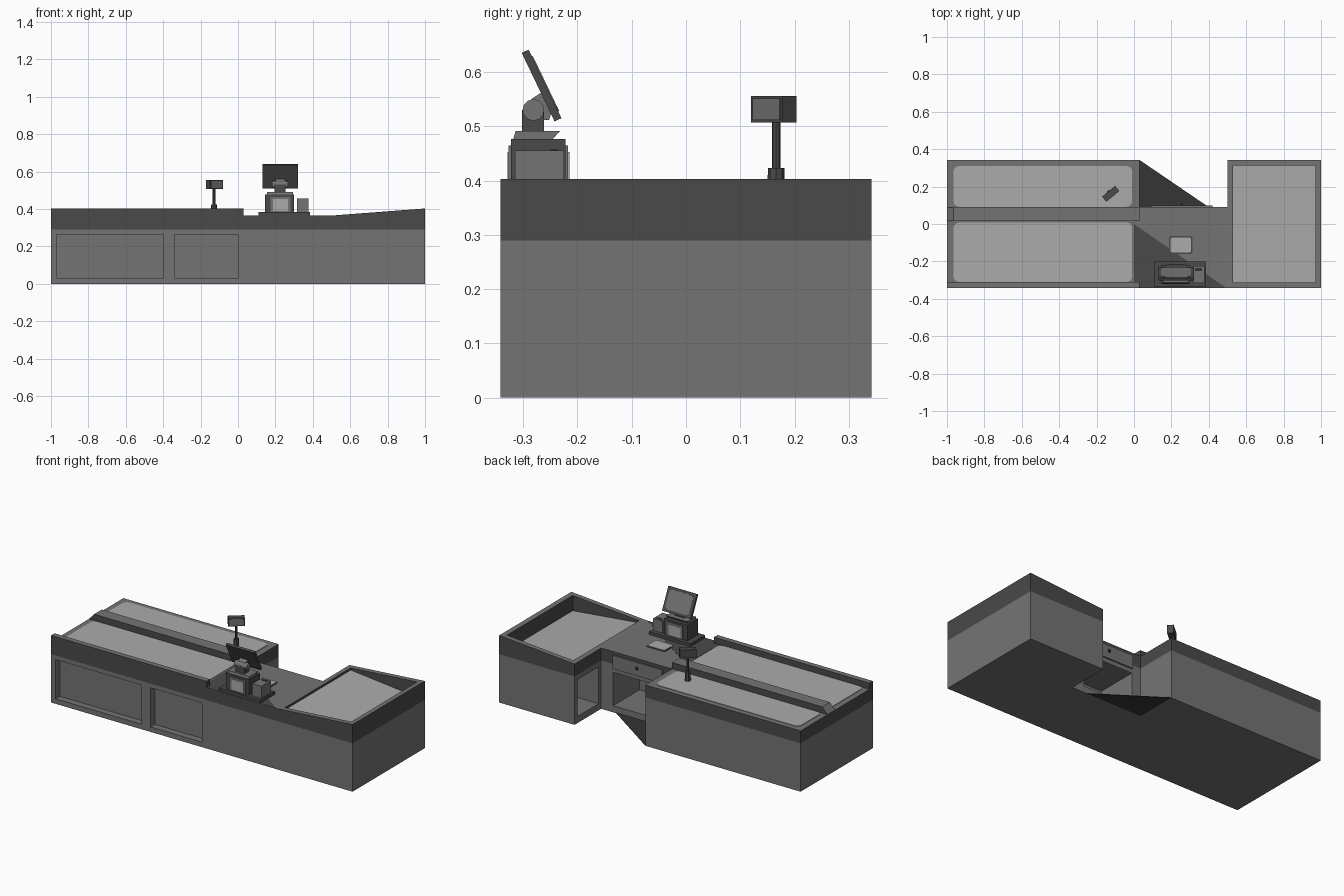
import bpy, bmesh, math
from mathutils import Matrix, Vector

if "Cube" in bpy.data.objects:
    bpy.data.objects.remove(bpy.data.objects["Cube"])


def material(name, v):
    m = bpy.data.materials.new(name)
    m.diffuse_color = (v, v, v, 1)
    m.use_nodes = True
    m.node_tree.nodes["Principled BSDF"].inputs["Base Color"].default_value = m.diffuse_color
    return m


MID = material("mid_grey", 0.175)
DARK = material("dark_grey", 0.068)
LIGHT = material("light_grey", 0.41)
BLACK = material("charcoal", 0.035)


def finish(name, bm, mat, top=None):
    """Make an object; faces that look up can take a second material."""
    bmesh.ops.recalc_face_normals(bm, faces=bm.faces[:])
    me = bpy.data.meshes.new(name)
    me.materials.append(mat)
    if top:
        me.materials.append(top)
        for f in bm.faces:
            f.normal_update()
            f.material_index = 1 if f.normal.z > 0.6 else 0
    bm.to_mesh(me)
    bm.free()
    ob = bpy.data.objects.new(name, me)
    bpy.context.collection.objects.link(ob)
    return ob


def prism(name, pts, axis, a, b, mat, top=None):
    """Extrude a 2D outline along an axis from a to b."""
    def place(p, t):
        return {"x": (t, *p), "y": (p[0], t, p[1]), "z": (*p, t)}[axis]
    bm = bmesh.new()
    lo = [bm.verts.new(place(p, a)) for p in pts]
    hi = [bm.verts.new(place(p, b)) for p in pts]
    bm.faces.new(lo)
    bm.faces.new(hi)
    n = len(pts)
    for i in range(n):
        j = (i + 1) % n
        bm.faces.new((lo[i], lo[j], hi[j], hi[i]))
    return finish(name, bm, mat, top)


def box(name, x, y, z, mat, top=None):
    return prism(name, [(x[0], y[0]), (x[1], y[0]), (x[1], y[1]), (x[0], y[1])],
                 "z", z[0], z[1], mat, top)


def plate(name, x, y, z, r, mat):
    """Flat plate with rounded corners."""
    pts = []
    for k, (cx, cy) in enumerate([(x[1] - r, y[1] - r), (x[0] + r, y[1] - r),
                                  (x[0] + r, y[0] + r), (x[1] - r, y[0] + r)]):
        for s in range(4):
            t = math.radians(90 * k + 30 * s)
            pts.append((cx + r * math.cos(t), cy + r * math.sin(t)))
    return prism(name, pts, "z", z[0], z[1], mat)


def rod(name, c, r1, r2, length, mat, axis="z", sides=8):
    bm = bmesh.new()
    bmesh.ops.create_cone(bm, cap_ends=True, segments=sides, radius1=r1, radius2=r2, depth=length)
    rot = Matrix.Rotation(math.pi / 2, 4, "Y") if axis == "x" else Matrix()
    bmesh.ops.transform(bm, matrix=Matrix.Translation(c) @ rot, verts=bm.verts[:])
    return finish(name, bm, mat)


def cut(target, cutters):
    for c in cutters:
        m = target.modifiers.new("cut", "BOOLEAN")
        m.operation, m.solver, m.object = "DIFFERENCE", "EXACT", c
        bpy.context.view_layer.objects.active = target
        bpy.ops.object.modifier_apply(modifier=m.name)
        bpy.data.objects.remove(c)


def move(obs, matrix):
    for o in obs:
        o.data.transform(matrix)


F, B, M = -0.342, 0.342, 0.09   # front, back, back of the middle counter
TOP = 0.365

# lower cabinet with recessed front panels and open shelves
outline = [(-1, F), (1, F), (1, B), (0.5, B), (0.5, M), (0.03, M), (0.03, B), (-1, B)]
cabinet = prism("cabinet_body", outline, "z", 0, 0.29, MID)
cut(cabinet, [
    box("cutter", (-0.97, -0.40), (F - 0.1, F + 0.04), (0.03, 0.265), MID),
    box("cutter", (-0.34, 0.0), (F - 0.1, F + 0.04), (0.03, 0.265), MID),
    box("cutter", (0.09, 0.42), (M - 0.25, M + 0.1), (0.04, 0.24), MID),
    box("cutter", (0.4, 0.8), (0.115, 0.315), (0.04, 0.26), MID)])
prism("kick_floor", [(0.03, M), (0.4, M), (0.03, B)], "z", 0, 0.003, BLACK)

# dark upper band and counter top
band = [(-1, F), (0.5, F), (0.5, M), (0.03, M), (0.03, B), (-1, B)]
prism("counter_band", band, "z", 0.29, TOP, DARK, MID)
prism("counter_inlay", [(0, 0), (0, F + 0.002), (0.49, F + 0.002)], "z", TOP, TOP + 0.001, DARK)
box("cash_drawer", (0.09, 0.42), (M, M + 0.008), (0.265, 0.345), MID)
rod("drawer_lock", (0.255, M + 0.01, 0.31), 0.009, 0.009, 0.012, BLACK, "x")

# conveyor belts and raised ridges with sloped ends
for name, y in (("front_belt", (-0.31, 0.008)), ("rear_belt", (0.092, 0.31))):
    plate(name, (-0.965, -0.01), y, (TOP, TOP + 0.003), 0.03, LIGHT)
ridge = [(-1, TOP), (0.03, TOP), (0.03, 0.403), (-0.965, 0.403)]
prism("lane_divider", ridge, "y", 0.015, 0.088, DARK, MID)
front_ridge = [(-1, TOP), (0.03, TOP), (0.03, 0.403), (-1, 0.403)]
prism("front_ridge", front_ridge, "y", F, -0.31, DARK, MID)

# bagging tray with a rising rim and a falling floor
tray = prism("bagging_tray", [(0.5, 0.29), (1, 0.29), (1, 0.403), (0.5, TOP)],
             "y", F, B, DARK, MID)
cut(tray, [prism("cutter", [(0.53, 0.35), (0.97, 0.305), (0.97, 0.5), (0.53, 0.5)],
                 "y", F + 0.03, B - 0.03, DARK)])
prism("tray_floor", [(0.53, 0.35), (0.97, 0.305), (0.97, 0.309), (0.53, 0.354)],
      "y", F + 0.03, B - 0.03, LIGHT)

# flat scanner in the counter
plate("scanner_frame", (0.187, 0.313), (-0.16, -0.065), (TOP, TOP + 0.003), 0.012, DARK)
plate("scanner_glass", (0.194, 0.306), (-0.153, -0.072), (TOP, TOP + 0.005), 0.012, LIGHT)

# till: base, printer housing, card box
box("till_base", (0.11, 0.385), (-0.338, -0.2), (TOP, 0.383), DARK)
box("till_housing", (0.145, 0.3), (-0.322, -0.222), (0.383, 0.477), DARK)
for name, y in (("front", (-0.327, -0.322)), ("rear", (-0.222, -0.217))):
    box("till_" + name + "_frame", (0.175, 0.28), y, (0.384, 0.465), MID)
    box("till_" + name + "_window", (0.187, 0.268), (y[0] - 0.002, y[1] + 0.002),
        (0.39, 0.453), LIGHT)
box("card_box", (0.315, 0.376), (-0.315, -0.225), (0.383, 0.455), MID)
box("card_slot", (0.327, 0.364), (-0.25, -0.236), (0.455, 0.457), BLACK)
prism("monitor_foot", [(-0.318, 0.477), (-0.245, 0.477), (-0.232, 0.491), (-0.314, 0.491)],
      "x", 0.155, 0.295, MID)
box("monitor_neck", (0.195, 0.255), (-0.302, -0.262), (0.491, 0.53), DARK)
rod("monitor_hinge", (0.225, -0.281, 0.53), 0.02, 0.02, 0.085, MID, "x", 12)
prism("monitor_arm", [(-0.29, 0.512), (-0.252, 0.512), (-0.243, 0.54), (-0.262, 0.565),
                      (-0.285, 0.55)], "x", 0.2, 0.25, MID)

# tilted monitor with its screen facing the operator
monitor = box("monitor", (-0.095, 0.095), (-0.007, 0.007), (-0.07, 0.07), DARK)
screen = plate("monitor_screen", (-0.08, 0.08), (-0.056, 0.056), (0, 0.002), 0.02, MID)
move([screen], Matrix.Translation((0, 0.007, 0)) @ Matrix.Rotation(-math.pi / 2, 4, "X"))
move([monitor, screen], Matrix.Translation((0.225, -0.266, 0.575))
     @ Matrix.Rotation(math.radians(25.6), 4, "X"))

# customer display on a post
px, py = -0.128, 0.166
rod("post_base", (px, py, 0.394), 0.017, 0.015, 0.058, DARK)
rod("post_shaft", (px, py, 0.465), 0.008, 0.008, 0.09, DARK)
head = box("display_head", (-0.045, 0.045), (-0.017, 0.017), (0.507, 0.556), DARK)
face = box("display_face", (-0.039, 0.039), (-0.019, -0.017), (0.512, 0.551), MID)
move([head, face], Matrix.Translation((px + 0.003, py - 0.004, 0))
     @ Matrix.Rotation(math.radians(40), 4, "Z"))
